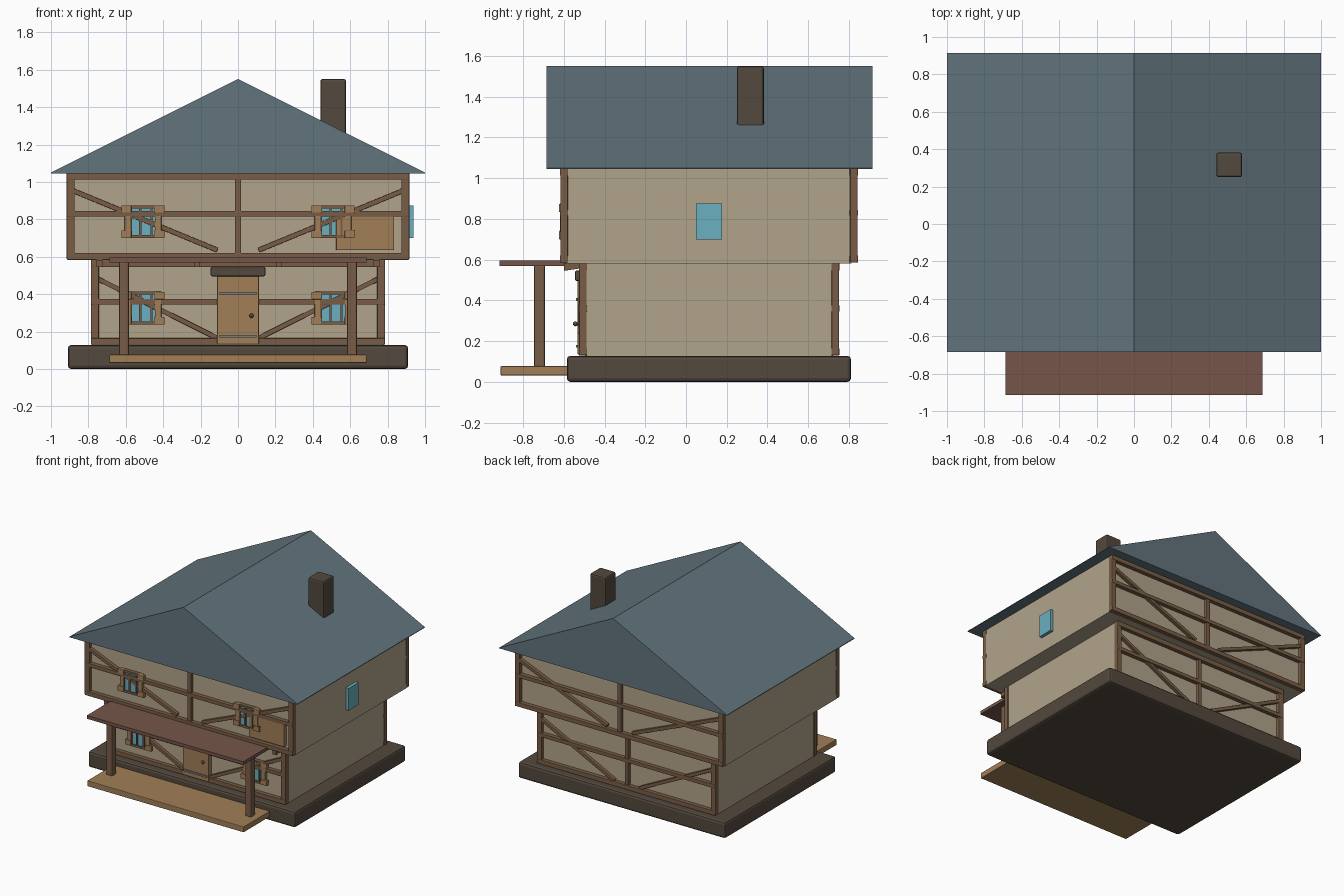
import bpy, bmesh
from math import atan2, hypot, radians
from mathutils import Vector

if "Cube" in bpy.data.objects:
    bpy.data.objects.remove(bpy.data.objects["Cube"])


def material(name, rgb):
    m = bpy.data.materials.new(name)
    m.diffuse_color = [(c / 255) ** 2.2 for c in rgb] + [1]
    m.use_nodes = True
    m.node_tree.nodes["Principled BSDF"].inputs["Base Color"].default_value = m.diffuse_color
    return m


WALL = material("plaster", (176, 162, 138))
ROOF = material("slate", (98, 116, 124))
TIMBER = material("timber", (120, 94, 72))
TAN = material("light_wood", (160, 126, 88))
DARK = material("stone", (84, 74, 64))
GLASS = material("glass", (108, 174, 190))
RED = material("porch_shingle", (116, 86, 75))
IRON = material("iron", (120, 125, 130))


def finish(ob, mat, bevel=0.0):
    ob.data.materials.append(mat)
    if bevel:
        b = ob.modifiers.new("bevel", 'BEVEL')
        b.width = bevel
        b.segments = 2
    return ob


def box(name, x, y, z, mat, bevel=0.0, tilt=0.0):
    """Box from (min, max) ranges on each axis, tilted about y."""
    bm = bmesh.new()
    bmesh.ops.create_cube(bm, size=1)
    bmesh.ops.scale(bm, vec=(x[1] - x[0], y[1] - y[0], z[1] - z[0]), verts=bm.verts)
    me = bpy.data.meshes.new(name)
    bm.to_mesh(me)
    bm.free()
    ob = bpy.data.objects.new(name, me)
    ob.location = ((x[0] + x[1]) / 2, (y[0] + y[1]) / 2, (z[0] + z[1]) / 2)
    ob.rotation_euler = (0, tilt, 0)
    bpy.context.collection.objects.link(ob)
    return finish(ob, mat, bevel)


def prism(name, profile, axis, lo, hi, mat, bevel=0.0):
    """Extrude a 2D profile along x ((y, z) points) or y ((x, z) points)."""
    bm = bmesh.new()
    place = (lambda a, b: (lo, a, b)) if axis == 'x' else (lambda a, b: (a, lo, b))
    face = bm.faces.new([bm.verts.new(place(a, b)) for a, b in profile])
    ext = bmesh.ops.extrude_face_region(bm, geom=[face])
    d = Vector((hi - lo, 0, 0)) if axis == 'x' else Vector((0, hi - lo, 0))
    bmesh.ops.translate(bm, vec=d, verts=[v for v in ext["geom"] if isinstance(v, bmesh.types.BMVert)])
    bmesh.ops.recalc_face_normals(bm, faces=bm.faces)
    me = bpy.data.meshes.new(name)
    bm.to_mesh(me)
    bm.free()
    ob = bpy.data.objects.new(name, me)
    bpy.context.collection.objects.link(ob)
    return finish(ob, mat, bevel)


def brace(name, x0, z0, x1, z1, y, w=0.026):
    h = hypot(x1 - x0, z1 - z0) / 2
    cx, cz = (x0 + x1) / 2, (z0 + z1) / 2
    box(name, (cx - h, cx + h), y, (cz - w / 2, cz + w / 2), TIMBER, 0.003,
        tilt=-atan2(z1 - z0, x1 - x0))


def timber_frame(name, hw, z0, z1, mid, top, low, y):
    """Posts, rails and braces of one storey on one face."""
    inner = (y[0] + 0.004, y[1] - 0.004)
    for s in (-1, 1):
        xs = sorted((s * hw, s * (hw - 0.042)))
        box(name + "_corner_post", xs, y, (z0, z1), TIMBER, 0.004)
        brace(name + "_brace", s * (hw - 0.03), top, s * 0.11, low, inner)
    box(name + "_centre_post", (-0.016, 0.016), inner, (z0, z1), TIMBER, 0.003)
    for z in ((z0, z0 + 0.035), (mid - 0.015, mid + 0.015), (z1 - 0.038, z1)):
        box(name + "_rail", (-hw + 0.002, hw - 0.002), (y[0] - 0.002, y[1] + 0.002), z, TIMBER, 0.003)


# Foundation and storeys
box("foundation", (-0.91, 0.91), (-0.585, 0.81), (0, 0.128), DARK, 0.018)
box("lower_walls", (-0.78, 0.78), (-0.495, 0.722), (0.12, 0.585), WALL)
box("upper_walls", (-0.912, 0.912), (-0.587, 0.812), (0.582, 1.055), WALL)

# Half-timbering on front and back
timber_frame("lower_front", 0.786, 0.13, 0.583, 0.36, 0.485, 0.165, (-0.524, -0.488))
timber_frame("lower_back", 0.786, 0.13, 0.583, 0.36, 0.485, 0.165, (0.715, 0.751))
timber_frame("upper_front", 0.916, 0.585, 1.05, 0.83, 0.955, 0.635, (-0.617, -0.58))
timber_frame("upper_back", 0.916, 0.585, 1.05, 0.83, 0.955, 0.635, (0.805, 0.842))

# Corbels under the front overhang
for x in (-0.74, -0.22, 0.22, 0.74):
    prism("corbel", [(-0.5, 0.582), (-0.6, 0.582), (-0.6, 0.545), (-0.5, 0.56)],
          'x', x - 0.016, x + 0.016, TIMBER)

# Gable roof and chimney
prism("roof", [(-1, 1.045), (1, 1.045), (1, 1.05), (0, 1.55), (-1, 1.05)], 'y', -0.685, 0.915, ROOF)
box("chimney", (0.44, 0.578), (0.25, 0.382), (1.2, 1.55), DARK, 0.012)

# Front windows with shutters
for zc, y in ((0.325, -0.527), (0.787, -0.619)):
    for s in (-1, 1):
        c = s * 0.508
        box("window_glass", (c - 0.07, c + 0.07), (y + 0.01, y + 0.06), (zc - 0.085, zc + 0.085), GLASS)
        for dx in (-0.064, -0.014, 0.045):
            box("window_bar", (c + dx - 0.006, c + dx + 0.006), (y, y + 0.03),
                (zc - 0.085, zc + 0.085), TIMBER)
        for dz in (-0.08, 0.08):
            box("window_rail", (c - 0.07, c + 0.07), (y, y + 0.03), (zc + dz - 0.008, zc + dz + 0.008), TIMBER)
        for t in (-1, 1):
            xs = sorted((c + t * 0.064, c + t * 0.098))
            box("shutter", xs, (y, y + 0.03), (zc - 0.088, zc + 0.088), TAN, 0.003)
            for dz in (-0.067, 0.067):
                xs = sorted((c + t * 0.062, c + t * 0.115))
                box("shutter_rail", xs, (y - 0.004, y + 0.02), (zc + dz - 0.02, zc + dz + 0.02), TAN, 0.003)

# Side window
box("side_window", (0.9, 0.937), (0.05, 0.176), (0.70, 0.875), GLASS)

# Front door, straps, knob and lintel
box("front_door", (-0.112, 0.112), (-0.532, -0.49), (0.135, 0.505), TAN, 0.004)
for z in (0.175, 0.405):
    box("door_strap", (-0.1, 0.1), (-0.541, -0.525), (z - 0.007, z + 0.007), IRON)
bpy.ops.mesh.primitive_uv_sphere_add(segments=12, ring_count=8, radius=0.012, location=(0.072, -0.543, 0.285))
knob = finish(bpy.context.object, DARK)
knob.name = "door_knob"
bpy.ops.object.shade_smooth_by_angle(angle=radians(40))
box("door_lintel", (-0.146, 0.146), (-0.545, -0.49), (0.495, 0.547), DARK, 0.008)

# Upper hatch with latch
box("upper_hatch", (0.525, 0.835), (-0.612, -0.58), (0.635, 0.818), TAN, 0.003)
box("hatch_latch", (0.575, 0.625), (-0.62, -0.61), (0.735, 0.743), DARK)

# Porch
box("porch_floor", (-0.687, 0.687), (-0.91, -0.57), (0.032, 0.077), TAN, 0.004)
box("porch_roof", (-0.687, 0.687), (-0.915, -0.56), (0.57, 0.596), RED)
for s in (-1, 1):
    box("porch_post", (s * 0.61 - 0.027, s * 0.61 + 0.027), (-0.746, -0.692), (0.07, 0.575), TIMBER, 0.01)
